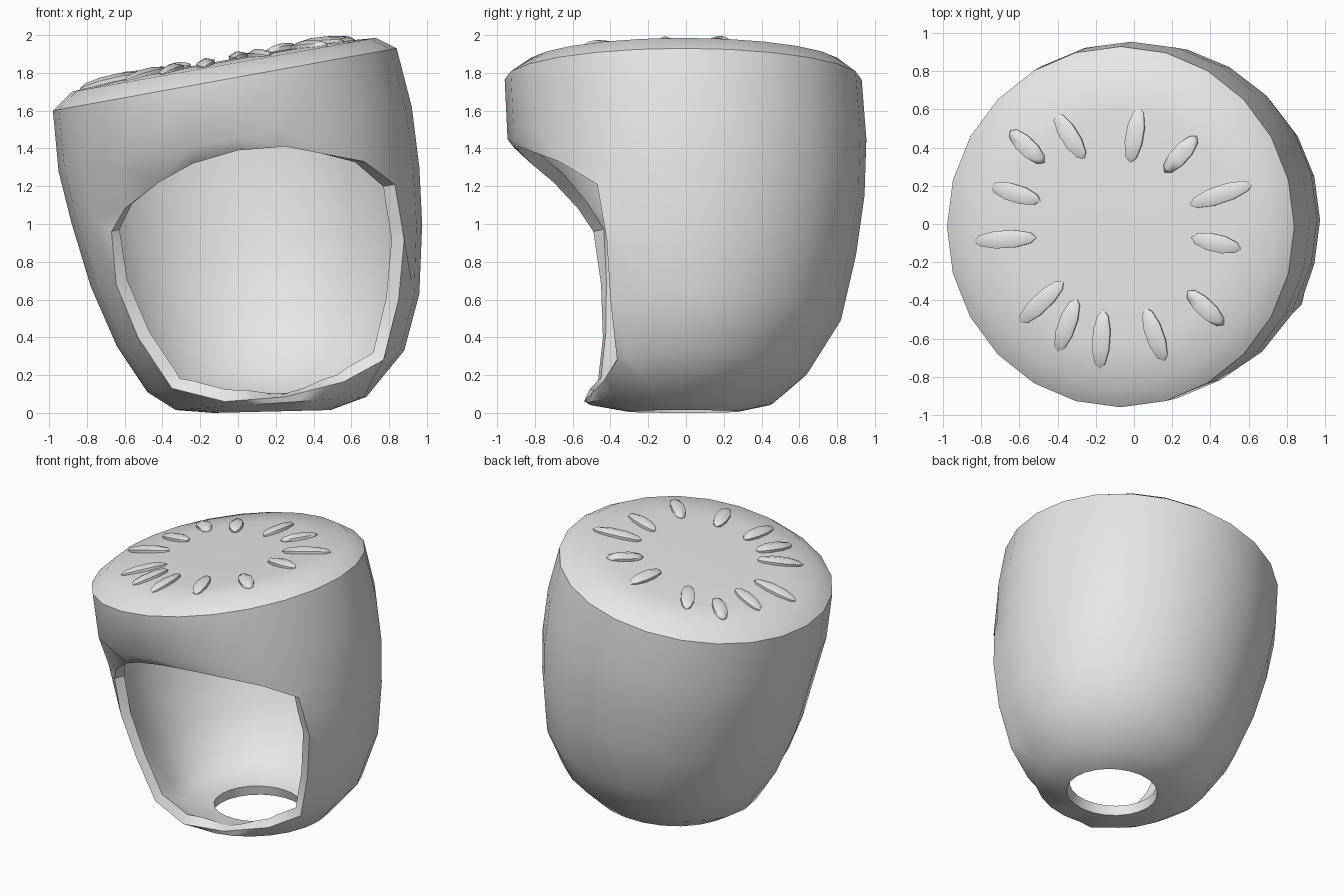
import bpy, bmesh, math
from mathutils import Vector, Matrix

if "Cube" in bpy.data.objects:
    bpy.data.objects.remove(bpy.data.objects["Cube"])

SIDES = 24
grey = bpy.data.materials.new("light grey")
grey.diffuse_color = (0.8, 0.8, 0.8, 1)
grey.use_nodes = True
grey.node_tree.nodes["Principled BSDF"].inputs["Base Color"].default_value = grey.diffuse_color


def add_object(name, bm, mat=grey):
    mesh = bpy.data.meshes.new(name)
    bmesh.ops.recalc_face_normals(bm, faces=bm.faces)
    bm.to_mesh(mesh)
    bm.free()
    ob = bpy.data.objects.new(name, mesh)
    bpy.context.collection.objects.link(ob)
    mesh.materials.append(mat)
    return ob


def loft(bm, rings):
    loops = [[bm.verts.new(p) for p in r] for r in rings]
    for a, b in zip(loops, loops[1:]):
        n = len(a)
        for i in range(n):
            bm.faces.new((a[i], a[(i + 1) % n], b[(i + 1) % n], b[i]))
    bm.faces.new(loops[0])
    bm.faces.new(loops[-1])


def smooth(ob, angle):
    bpy.ops.object.select_all(action='DESELECT')
    ob.select_set(True)
    bpy.context.view_layer.objects.active = ob
    bpy.ops.object.shade_smooth_by_angle(angle=math.radians(angle))


# Tilted rings: left x, left z, right x, right z, centre y, y radius
PROFILE = [
    (-0.13, 0.00, 0.49, 0.015, -0.015, 0.30),
    (-0.33, 0.015, 0.68, 0.085, -0.03, 0.49),
    (-0.48, 0.11, 0.88, 0.33, 0.00, 0.65),
    (-0.64, 0.35, 0.96, 0.63, 0.025, 0.795),
    (-0.78, 0.67, 0.975, 1.00, 0.02, 0.88),
    (-0.88, 1.00, 0.96, 1.30, 0.025, 0.92),
    (-0.95, 1.28, 0.92, 1.62, 0.005, 0.95),
    (-0.98, 1.60, 0.84, 1.93, -0.015, 0.945),
    (-0.88, 1.70, 0.73, 1.985, -0.01, 0.84),
    (-0.66, 1.755, 0.52, 1.965, -0.01, 0.61),
    (-0.45, 1.80, 0.29, 1.93, -0.01, 0.38),
]


def ring(x0, z0, x1, z1, cy, ry):
    pts = []
    for i in range(SIDES):
        a = 2 * math.pi * i / SIDES
        t = (1 + math.cos(a)) / 2
        pts.append((x0 + (x1 - x0) * t, cy + ry * math.sin(a), z0 + (z1 - z0) * t))
    return pts


# Body surface
bm = bmesh.new()
loft(bm, [ring(*p) for p in PROFILE])
body = add_object("shell", bm)

# Front opening cutter, corners of the rim in space
CAP = -0.0731
RIM = [Vector(p) for p in (
    (0.25, -0.885, 1.41), (0.0, -0.89, 1.39), (-0.24, -0.82, 1.32), (-0.42, -0.70, 1.22),
    (-0.60, -0.57, 1.08), (-0.67, -0.49, 0.96), (-0.645, -0.45, 0.68), (-0.53, -0.44, 0.40),
    (-0.35, -0.47, 0.13), (-0.07, -0.54, 0.06), (0.25, -0.52, 0.085), (0.56, -0.44, 0.165),
    (0.77, -0.365, 0.28), (0.85, -0.40, 0.60), (0.88, -0.42, 0.92), (0.83, -0.47, 1.21),
    (0.67, -0.67, 1.33))]
bm = bmesh.new()
loft(bm, [[(p.x, y, p.z) for p in RIM] for y in (-1.5, CAP)])
cutter = add_object("opening_cutter", bm)
cutter.hide_render = True
cut = body.modifiers.new("opening", 'BOOLEAN')
cut.object = cutter
cut.operation = 'DIFFERENCE'
cut.solver = 'EXACT'
bpy.context.view_layer.objects.active = body
bpy.ops.object.modifier_apply(modifier=cut.name)
bpy.data.objects.remove(cutter)

# Keep only the outer skin, open the round hole underneath
bm = bmesh.new()
bm.from_mesh(body.data)
drop = [f for f in bm.faces
        if any(abs(v.co.y - CAP) < 1e-4 for v in f.verts)
        or all(v.co.z < 0.0155 and abs(v.co.x - 0.18) < 0.33 and abs(v.co.y) < 0.32
               for v in f.verts)]
bmesh.ops.delete(bm, geom=drop, context='FACES')


# Straighten the rim of the opening between its corners
def snap_to_rim(co):
    best = None
    for a, b in zip(RIM, RIM[1:] + RIM[:1]):
        d, p = b - a, co - a
        t = (p.x * d.x + p.z * d.z) / (d.x ** 2 + d.z ** 2)
        t = min(1, max(0, t))
        q = a + d * t
        gap = math.hypot(co.x - q.x, co.z - q.z)
        if best is None or gap < best[0]:
            near = a if t * d.length < 0.06 else b if (1 - t) * d.length < 0.06 else q
            best = (gap, near)
    return best


rim_set = set()
for v in bm.verts:
    if v.is_boundary and v.co.y < CAP:
        gap, spot = snap_to_rim(v.co)
        if gap < 0.004:
            v.co = spot
            rim_set.add(v)
for v in bm.verts:
    if v not in rim_set and not v.is_boundary and v.co.z > 0.2:
        near = min(rim_set, key=lambda r: (r.co - v.co).length)
        if (near.co - v.co).length < 0.05:
            v.co = near.co
bmesh.ops.remove_doubles(bm, verts=bm.verts, dist=0.002)
bmesh.ops.recalc_face_normals(bm, faces=bm.faces)
bm.to_mesh(body.data)
bm.free()

# Wall thickness
wall = body.modifiers.new("wall", 'SOLIDIFY')
wall.thickness = 0.07
wall.offset = -1
bpy.context.view_layer.objects.active = body
bpy.ops.object.modifier_apply(modifier=wall.name)
smooth(body, 42)

# Seeds around the top: outer end x, y and inner end x, y
SEEDS = [
    (-0.65, 0.49, -0.47, 0.32), (-0.41, 0.58, -0.26, 0.34), (0.03, 0.61, -0.02, 0.32),
    (0.33, 0.46, 0.16, 0.27), (0.62, 0.21, 0.29, 0.10), (0.56, -0.13, 0.30, -0.07),
    (0.47, -0.53, 0.28, -0.35), (0.16, -0.72, 0.06, -0.44), (-0.18, -0.76, -0.16, -0.45),
    (-0.40, -0.67, -0.30, -0.39), (-0.60, -0.52, -0.37, -0.30),
    (-0.84, -0.09, -0.51, -0.07), (-0.75, 0.20, -0.49, 0.12),
]
SLOPE = 0.178


def top_z(x, y):
    r = math.hypot(x + 0.075, y)
    return 1.872 + SLOPE * (x + 0.075) - 0.06 * max(0, r - 0.4)


bm = bmesh.new()
for x0, y0, x1, y1 in SEEDS:
    a, b = Vector((x0, y0, top_z(x0, y0))), Vector((x1, y1, top_z(x1, y1)))
    along = (a - b).normalized()
    up = Vector((-SLOPE, 0, 1))
    side = up.cross(along).normalized()
    up = along.cross(side)
    rot = Matrix((side, up, along)).transposed().to_4x4()
    size = Matrix.Diagonal((0.055, 0.036, (a - b).length / 2, 1))
    bmesh.ops.create_uvsphere(bm, u_segments=6, v_segments=5, radius=1,
                              matrix=Matrix.Translation((a + b) / 2) @ rot @ size)
seeds = add_object("seeds", bm)
smooth(seeds, 50)
